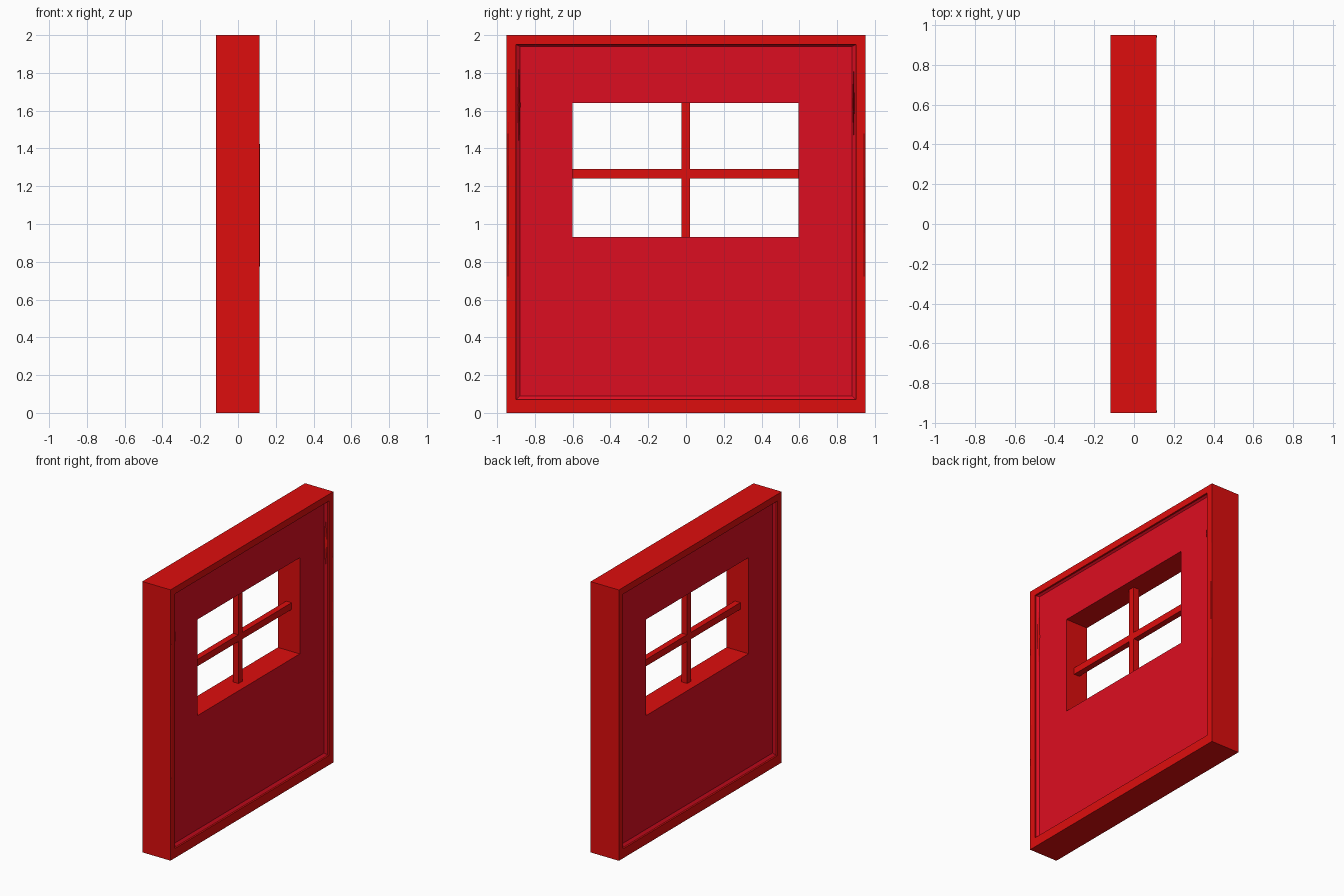
import bpy, bmesh

if "Cube" in bpy.data.objects:
    bpy.data.objects.remove(bpy.data.objects["Cube"])


def material(name, rgb):
    m = bpy.data.materials.new(name)
    m.diffuse_color = (*rgb, 1)
    m.use_nodes = True
    m.node_tree.nodes["Principled BSDF"].inputs["Base Color"].default_value = m.diffuse_color
    return m


RED = material("frame_red", (0.73, 0.004, 0.004))
CRIMSON = material("panel_crimson", (0.72, 0.004, 0.015))


def finish(name, bm, mats):
    bmesh.ops.recalc_face_normals(bm, faces=bm.faces)
    me = bpy.data.meshes.new(name)
    bm.to_mesh(me)
    bm.free()
    for m in mats:
        me.materials.append(m)
    ob = bpy.data.objects.new(name, me)
    bpy.context.collection.objects.link(ob)
    return ob


def ring(bm, x, rect):
    y0, y1, z0, z1 = rect
    return [bm.verts.new((x, y, z)) for y, z in ((y0, z0), (y1, z0), (y1, z1), (y0, z1))]


def box(name, x0, x1, rect):
    bm = bmesh.new()
    a, b = ring(bm, x0, rect), ring(bm, x1, rect)
    bm.faces.new(a)
    bm.faces.new(b)
    for j in range(4):
        k = (j + 1) % 4
        bm.faces.new((a[j], a[k], b[k], b[j]))
    return finish(name, bm, [RED])


# Door body: rectangular rings from the outer edge, over the rim and
# recessed panel, through the window opening and back round the other side
outer = (-0.95, 0.95, 0.0, 2.0)
rim = (-0.90, 0.90, 0.07, 1.95)
panel = (-0.88, 0.88, 0.09, 1.94)
hole = (-0.60, 0.595, 0.93, 1.64)
face = [(0.114, outer), (0.114, rim), (0.102, rim), (0.088, panel), (0.088, hole)]
loops = face + [(-x - 0.003, r) for x, r in reversed(face)]
crimson_spans = {2, 3, 5, 6}

bm = bmesh.new()
rings = [ring(bm, x, r) for x, r in loops]
for i, a in enumerate(rings):
    b = rings[(i + 1) % len(rings)]
    for j in range(4):
        k = (j + 1) % 4
        f = bm.faces.new((a[j], a[k], b[k], b[j]))
        f.material_index = 1 if i in crimson_spans else 0
finish("door_body", bm, [RED, CRIMSON])

# Window bars
box("window_bar_vertical", -0.025, 0.022, (-0.025, 0.022, 0.93, 1.64))
box("window_bar_horizontal", -0.024, 0.021, (-0.60, 0.595, 1.24, 1.29))


# Thin tapering splinters along the rim on the front face
def splinter(name, x, y, z0, z1, w, depth):
    bm = bmesh.new()
    zm = (z0 + z1) / 2
    pts = [(x, y, z0), (x, y, z1), (x, y - w, zm), (x, y + w, zm), (x + depth, y, zm)]
    v = [bm.verts.new(p) for p in pts]
    for t in ((0, 2, 4), (0, 4, 3), (1, 4, 2), (1, 3, 4), (0, 3, 1, 2)):
        bm.faces.new([v[i] for i in t])
    return finish(name, bm, [RED])


splinter("left_splinter", 0.09, -0.885, 1.41, 1.85, 0.008, 0.02)
splinter("right_splinter", 0.09, 0.888, 1.43, 1.85, 0.006, 0.02)
for side, y in (("left", -0.942), ("right", 0.942)):
    splinter(side + "_edge_wear", 0.113, y, 0.4, 1.8, 0.008, 0.004)
